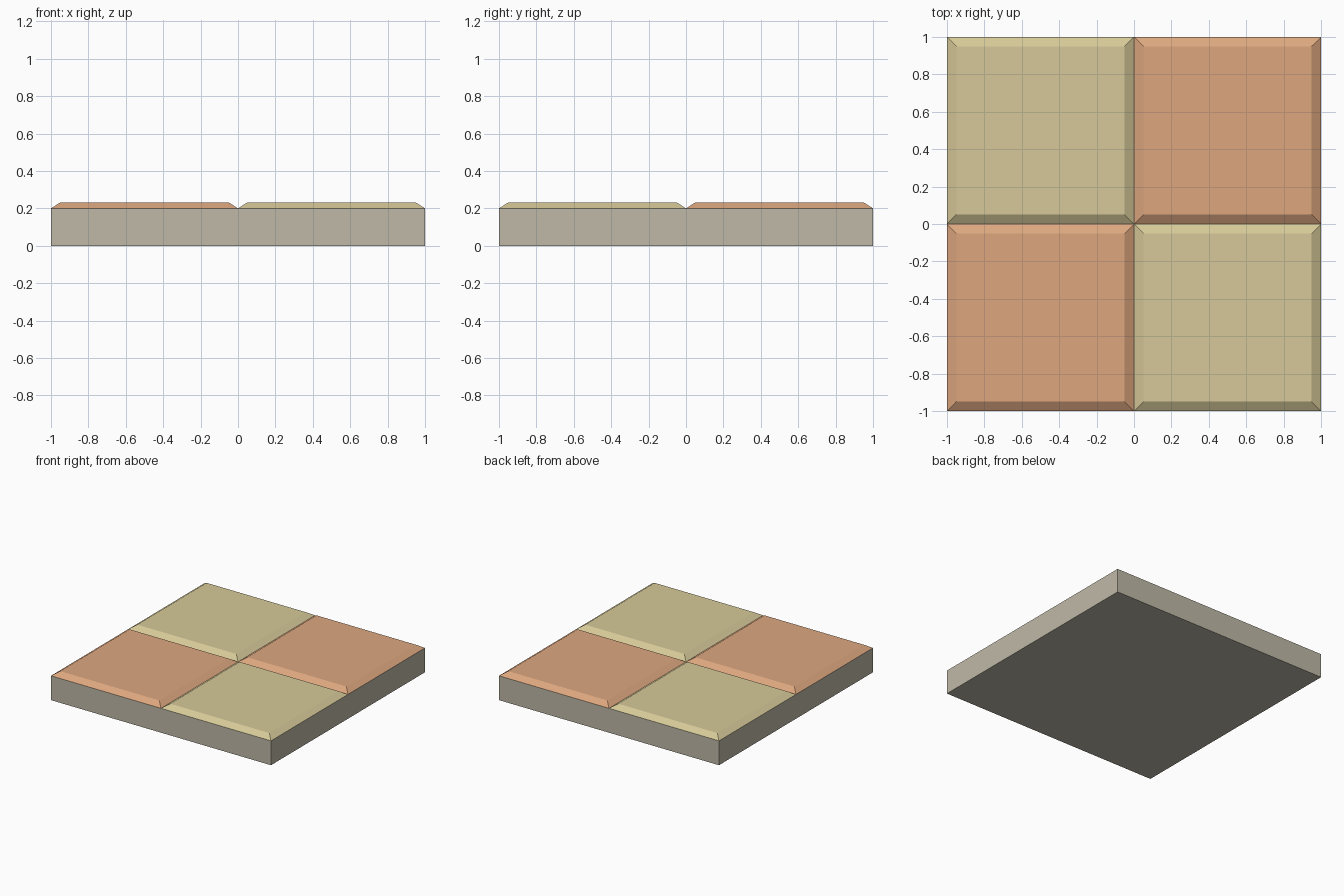
import bpy, bmesh

if "Cube" in bpy.data.objects:
    bpy.data.objects.remove(bpy.data.objects["Cube"])


def srgb(r, g, b):
    lin = lambda c: c / 12.92 if c <= 0.04045 else ((c + 0.055) / 1.055) ** 2.4
    return (*[lin(v / 255) for v in (r, g, b)], 1.0)


def material(name, rgb):
    m = bpy.data.materials.new(name)
    m.diffuse_color = srgb(*rgb)
    m.use_nodes = True
    m.node_tree.nodes["Principled BSDF"].inputs["Base Color"].default_value = m.diffuse_color
    return m


def block(name, x, y, half, z0, z1, mat, inset=0.0):
    """Square block whose top edge is pulled in by inset."""
    bm = bmesh.new()
    bmesh.ops.create_cube(bm, size=2.0)
    for v in bm.verts:
        top = v.co.z > 0
        s = half - inset if top else half
        v.co = (v.co.x * s + x, v.co.y * s + y, z1 if top else z0)
    mesh = bpy.data.meshes.new(name)
    bm.to_mesh(mesh)
    bm.free()
    mesh.materials.append(mat)
    obj = bpy.data.objects.new(name, mesh)
    bpy.context.collection.objects.link(obj)
    return obj


stone = material("grey stone", (191, 185, 167))
sand = material("sand tile", (214, 201, 152))
clay = material("clay tile", (221, 167, 127))

# Base slab
block("base_slab", 0, 0, 1.0, 0.0, 0.2, stone)

# Four chamfered tiles in a checker pattern
for sx, side in ((-1, "left"), (1, "right")):
    for sy, end in ((-1, "front"), (1, "back")):
        block(f"tile_{end}_{side}", sx * 0.5, sy * 0.5, 0.5, 0.2, 0.232,
              clay if sx == sy else sand, inset=0.05)
